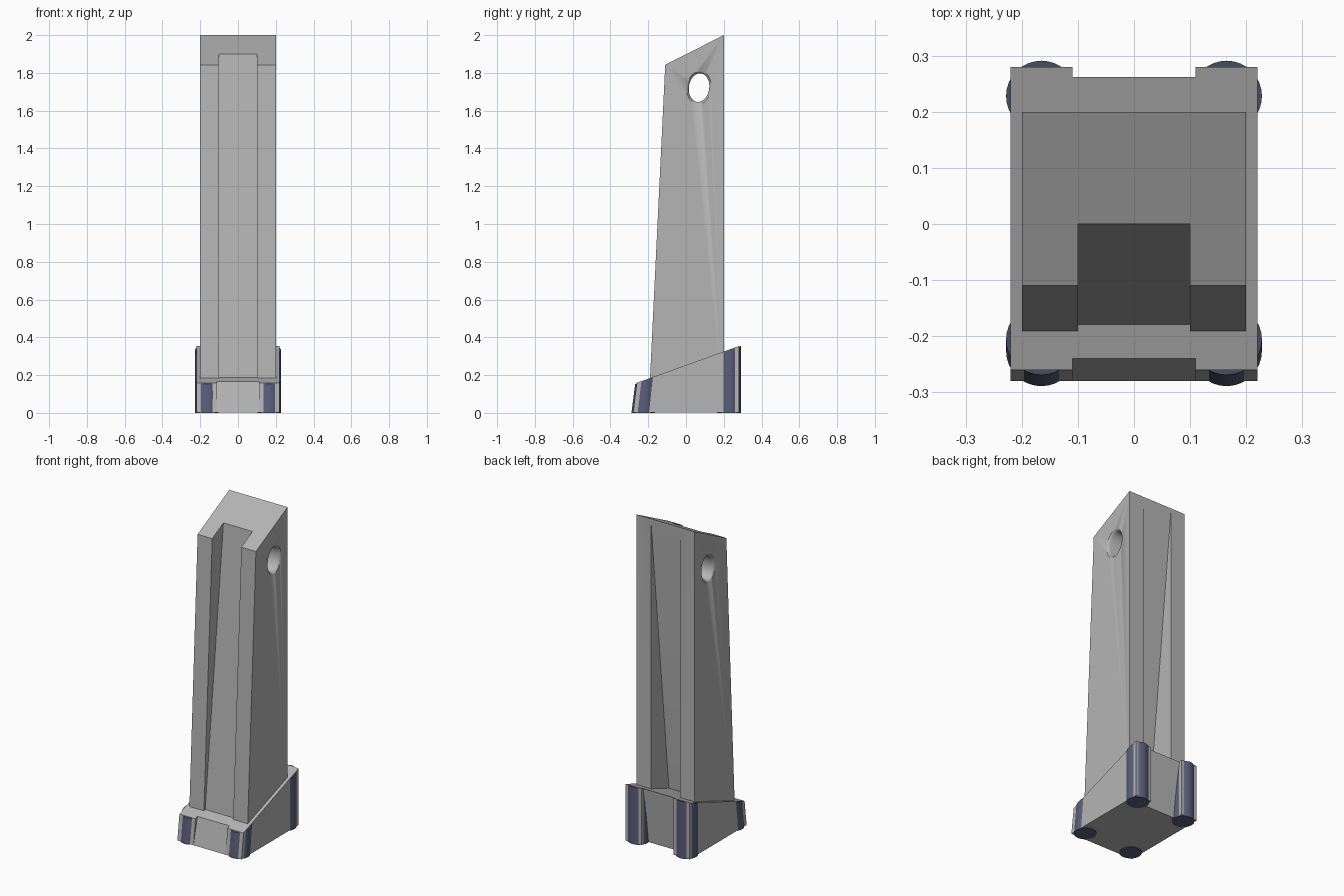
import bpy, bmesh
from math import sin, cos, pi, radians
from mathutils import Matrix, Vector

old = bpy.data.objects.get("Cube")
if old:
    bpy.data.objects.remove(old, do_unlink=True)


def material(name, rgb):
    mat = bpy.data.materials.new(name)
    mat.use_nodes = True
    mat.diffuse_color = (*rgb, 1)
    mat.node_tree.nodes["Principled BSDF"].inputs["Base Color"].default_value = (*rgb, 1)
    return mat


grey = material("grey", (0.46, 0.46, 0.46))
slate = material("slate_blue", (0.10, 0.11, 0.19))


def loft(name, rings, mat):
    """Closed solid through a list of rings with equal point counts."""
    bm = bmesh.new()
    loops = [[bm.verts.new(p) for p in ring] for ring in rings]
    n = len(loops[0])
    for a, b in zip(loops, loops[1:]):
        for i in range(n):
            j = (i + 1) % n
            bm.faces.new((a[i], a[j], b[j], b[i]))
    bm.faces.new(loops[0][::-1])
    bm.faces.new(loops[-1])
    bmesh.ops.recalc_face_normals(bm, faces=bm.faces)
    mesh = bpy.data.meshes.new(name)
    bm.to_mesh(mesh)
    bm.free()
    mesh.materials.append(mat)
    obj = bpy.data.objects.new(name, mesh)
    bpy.context.collection.objects.link(obj)
    return obj


def prism(name, profile, x0, x1, mat=grey):
    """Extrude a (y, z) profile from x0 to x1."""
    return loft(name, [[(x, y, z) for y, z in profile] for x in (x0, x1)], mat)


def select_only(obj):
    bpy.ops.object.select_all(action='DESELECT')
    obj.select_set(True)
    bpy.context.view_layer.objects.active = obj


def cut(target, cutter):
    select_only(target)
    mod = target.modifiers.new("cut", 'BOOLEAN')
    mod.operation = 'DIFFERENCE'
    mod.solver = 'EXACT'
    mod.object = cutter
    bpy.ops.object.modifier_apply(modifier=mod.name)
    bpy.data.objects.remove(cutter, do_unlink=True)


def smooth(obj):
    select_only(obj)
    bpy.ops.object.shade_smooth_by_angle(angle=radians(40))


def foot_top(y):
    """Height of the sloping foot top."""
    return 0.253 + 0.36 * y


# Tower with a slanted front and sloping top
tower = prism("tower", [(-0.197, 0.05), (0.2, 0.05), (0.2, 2.0), (-0.11, 1.843)], -0.2, 0.2)

# Front channel deepens upwards, back channel deepens downwards
cut(tower, prism("front_channel", [(-0.4, 0.1), (-0.188, 0.1), (0.0, 1.899),
                                   (0.012, 2.02), (-0.4, 2.02)], -0.1, 0.1))
cut(tower, prism("back_channel", [(0.4, 0.02), (0.0, 0.02), (0.2, 1.98), (0.4, 1.98)], -0.1, 0.1))

# Oval through hole with flared rims
tilt = Matrix.Rotation(radians(-8), 3, 'X')
rings = []
for x, flare in ((-0.21, 0.016), (-0.2, 0.011), (-0.195, 0.005), (-0.185, 0),
                 (0.185, 0), (0.195, 0.005), (0.2, 0.011), (0.21, 0.016)):
    rings.append([Vector((x, 0.069, 1.722)) + tilt @ Vector(
        (0, (0.054 + flare) * cos(a), (0.076 + flare) * sin(a)))
        for a in (2 * pi * i / 40 for i in range(40))])
cut(tower, loft("hole", rings, grey))
smooth(tower)

# Foot: leaning middle block between two side blocks
BASE = 0.003
prism("foot_middle", [(-0.28, BASE), (0.222, BASE), (0.262, foot_top(0.262)),
                      (-0.24, foot_top(-0.24))], -0.11, 0.11)
for side, name in ((1, "left"), (-1, "right")):
    prism(name + "_foot_side", [(-0.28, BASE), (0.28, BASE), (0.28, foot_top(0.28)),
                                (-0.26, foot_top(-0.26))], side * 0.11, side * 0.22)

    # Round corner posts, the front pair leaning back
    for end, y, lean in (("front", -0.226, 0.02), ("back", 0.228, 0)):
        circle = [(side * 0.165 + 0.063 * cos(a), y + 0.063 * sin(a))
                  for a in (2 * pi * i / 32 for i in range(32))]
        post = loft(f"{name}_{end}_post",
                    [[(px, py, 0) for px, py in circle],
                     [(px, py + lean, foot_top(py + lean) - 0.003) for px, py in circle]], slate)
        smooth(post)
